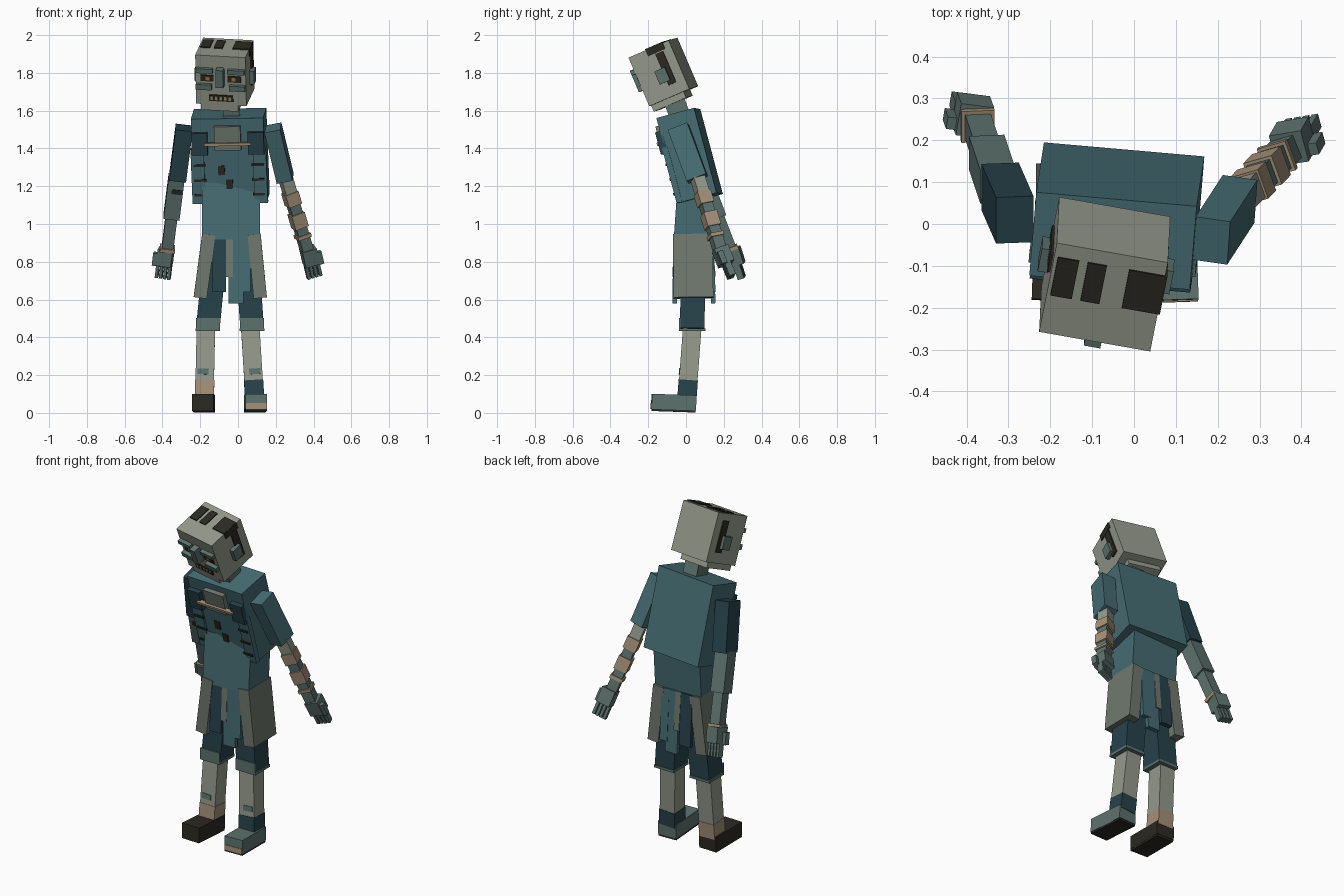
import bpy
import bmesh
from math import radians
from mathutils import Matrix, Vector, Euler

default_cube = bpy.data.objects.get("Cube")
if default_cube:
    bpy.data.objects.remove(default_cube, do_unlink=True)


def make_material(name, red, green, blue):
    material = bpy.data.materials.new(name)
    material.use_nodes = True
    colour = (red, green, blue, 1)
    material.diffuse_color = colour
    shader = material.node_tree.nodes["Principled BSDF"]
    shader.inputs["Base Color"].default_value = colour
    shader.inputs["Roughness"].default_value = .9
    return material


skin = make_material("pale skin", .3, .32, .26)
grey_cloth = make_material("grey cloth", .16, .19, .155)
grey_teal = make_material("grey teal", .11, .17, .155)
teal = make_material("teal cloth", .06, .15, .17)
dark_teal = make_material("dark teal cloth", .02, .055, .07)
tan = make_material("tan bandage", .37, .28, .19)
black = make_material("charcoal", .024, .022, .016)
amber = make_material("amber eye", .42, .2, .07)


def frame(centre, pitch=0, roll=0, yaw=0):
    """Placement matrix from a centre and tilt angles in degrees."""
    angles = Euler([radians(angle) for angle in (pitch, roll, yaw)], "XYZ")
    return Matrix.Translation(centre) @ angles.to_matrix().to_4x4()


def limb_frame(top, bottom, yaw=0):
    """Frame at the top of a limb, local z pointing back up the limb."""
    top, bottom = Vector(top), Vector(bottom)
    axis_z = (top - bottom).normalized()
    side = Matrix.Rotation(radians(yaw), 3, "Z") @ Vector((1, 0, 0))
    axis_y = axis_z.cross(side).normalized()
    axis_x = axis_y.cross(axis_z)
    rotation = Matrix((axis_x, axis_y, axis_z)).transposed()
    return Matrix.Translation(top) @ rotation.to_4x4(), (top - bottom).length


def box(name, material, size, centre=(0, 0, 0), parent=Matrix()):
    """Flat-sided box placed inside a parent frame."""
    mesh = bpy.data.meshes.new(name)
    bm = bmesh.new()
    bmesh.ops.create_cube(bm, size=1)
    bmesh.ops.scale(bm, vec=size, verts=bm.verts)
    bmesh.ops.translate(bm, vec=centre, verts=bm.verts)
    bmesh.ops.transform(bm, matrix=parent, verts=bm.verts)
    bm.to_mesh(mesh)
    bm.free()
    mesh.materials.append(material)
    part = bpy.data.objects.new(name, mesh)
    bpy.context.collection.objects.link(part)
    return part


def limb(name, material, width, depth, top, bottom, yaw=0):
    """Box running between two points."""
    parent, length = limb_frame(top, bottom, yaw)
    return box(name, material, (width, depth, length), (0, 0, -length / 2), parent)


def wrap(name, material, width, limb_parent, start, end):
    """Band around a limb between two distances down its length."""
    box(name, material, (width, width, end - start), (0, 0, -(start + end) / 2), limb_parent)


# Head and jaw
head = frame((-.07, -.12, 1.805), 23, 3, -10)
box("head", skin, (.27, .235, .28), parent=head)
box("jaw", skin, (.2, .19, .05), (-.01, -.02, -.15), head)
box("nose", grey_teal, (.04, .05, .1), (0, -.135, .025), head)
box("mouth", black, (.13, .008, .035), (0, -.12, -.1), head)
for index in range(5):
    box("tooth", tan, (.014, .012, .02), (index * .024 - .048, -.122, -.1), head)

# Eyes, brows, cheeks, ears and side hair on both sides
for word, side in (("right", -1), ("left", 1)):
    box(word + "_eye_socket", black, (.07, .008, .035), (side * .073, -.12, .012), head)
    box(word + "_eye", amber, (.022, .01, .02), (side * .07, -.122, .012), head)
    box(word + "_brow", grey_teal, (.09, .03, .025), (side * .085, -.125, .058), head)
    box(word + "_cheek", grey_teal, (.085, .03, .03), (side * .09, -.125, -.035), head)
    box(word + "_ear", grey_teal, (.03, .06, .075), (side * .145, .015, -.02), head)
    box(word + "_side_hair", black, (.012, .045, .18), (side * .136, .045, .01), head)

# Hair patches on the crown
for offset, width in ((-.1, .052), (-.03, .046), (.07, .045), (.115, .045)):
    box("hair_patch", black, (width, .1, .012), (offset, .033, .14), head)
box("hair_edge", black, (.01, .1, .04), (.135, .033, .125), head)

# Neck, torso and waist
box("neck", grey_teal, (.09, .11, .18), parent=frame((-.035, -.05, 1.62), 20))
torso = frame((-.041, .019, 1.36), 15, -1, -5)
box("torso", teal, (.385, .207, .465), parent=torso)
box("waist", teal, (.305, .19, .3), parent=frame((-.037, .04, 1.06), -4))

# Chest plates, collar and strap
for word, side in (("right", -1), ("left", 1)):
    box(word + "_chest_plate", dark_teal, (.085, .04, .12), (side * .15, -.11, .1), torso)
    box(word + "_chest_side", teal, (.07, .03, .3), (side * .165, -.1, -.08), torso)
    for row in range(3):
        box(word + "_rib_slit", black, (.065, .01, .012), (side * .155, -.116, -.02 - row * .08), torso)
box("collar", grey_cloth, (.14, .04, .13), (0, -.11, .13), torso)
box("chest_strap", tan, (.25, .025, .015), (0, -.13, .1), torso)
for across, height in ((-.04, -.05), (0, -.125)):
    box("torn_hole", black, (.035, .012, .05), (across, -.105, height), torso)

# Upper arms
limb("right_upper_arm", dark_teal, .09, .115, (-.285, .01, 1.51), (-.32, .09, 1.24))
limb("left_upper_arm", teal, .085, .11, (.185, -.04, 1.51), (.25, .06, 1.24), -4)

# Right forearm with sleeve, patch and bracelet
elbow, wrist = (-.325, .09, 1.25), (-.375, .24, .86)
right_arm, reach = limb_frame(elbow, wrist)
wrap("right_sleeve", grey_teal, .085, right_arm, 0, .23)
wrap("right_forearm", grey_teal, .062, right_arm, .23, reach)
wrap("right_bracelet", tan, .08, right_arm, reach - .02, reach)
box("right_sleeve_patch", black, (.055, .006, .025), (.01, -.044, -.07), right_arm)

# Left forearm with bandages
left_arm, reach = limb_frame((.25, .06, 1.25), (.365, .18, .86), 20)
wrap("left_forearm", skin, .064, left_arm, 0, .12)
wrap("left_wrist", grey_teal, .06, left_arm, .12, reach)
for start, end in ((.09, .16), (.21, .29), (.33, .35)):
    wrap("left_bandage", tan, .075, left_arm, start, end)


# Hands with thumb and four fingers
def hand(word, side, start, end, yaw):
    parent, length = limb_frame(start, end, yaw)
    wrap(word + "_palm", grey_teal, .08, parent, 0, .09)
    box(word + "_thumb", grey_teal, (.024, .03, .07), (side * .05, -.02, -.06), parent)
    for index in range(4):
        place = (index * .022 - .033, 0, -.125)
        box(word + "_finger", grey_teal, (.016, .035, .08), place, parent)


hand("right", -1, (-.38, .245, .87), (-.4, .3, .7), -10)
hand("left", 1, (.37, .18, .87), (.41, .25, .7), 15)

# Legs, knee patches and feet
for word, side, hip, knee, ankle, shoe, cuff in (
        ("right", -1, -.11, -.16, -.178, black, tan),
        ("left", 1, .04, .075, .088, grey_teal, dark_teal)):
    limb(word + "_shorts", dark_teal, .125, .13, (hip, .04, .95), (knee, .033, .445))
    box(word + "_shorts_hem", grey_teal, (.132, .14, .015), (knee, .033, .44))
    box(word + "_knee_patch", grey_teal, (.127, .008, .065), (knee, -.034, .47))
    lower_leg, reach = limb_frame((knee - .01, .033, .45), (ankle, .005, .08))
    wrap(word + "_shin", skin, .098, lower_leg, 0, reach)
    wrap(word + "_ankle_cuff", cuff, .102, lower_leg, .28, reach)
    box(word + "_shin_patch", grey_teal, (.06, .006, .03), (.01 * side, -.05, -.235), lower_leg)
    sole = frame((ankle + side * .005, -.065, .052), -2, 0, side * 2)
    box(word + "_foot", shoe, (.115, .235, .08), (0, 0, .005), sole)
    box(word + "_sole", black, (.113, .23, .012), (0, 0, -.04), sole)
box("left_toe_trim", tan, (.112, .008, .03), (0, -.117, -.02), sole)

# Stiff side panels of the skirt
limb("right_side_panel", grey_cloth, .07, .21, (-.155, .035, .945), (-.2, .04, .61))
limb("left_side_panel", grey_cloth, .07, .21, (.085, .035, .945), (.118, .04, .61))

# Hanging cloth strips at the front and back
for word, depth, lean in (("front", -.05, -.01), ("back", .125, .02)):
    for tone, across, low, width in (
            (dark_teal, -.1, .64, .075), (teal, -.01, .58, .08),
            (teal, .04, .64, .05), (grey_cloth, -.045, .72, .035)):
        top = (across, depth, .945)
        limb(word + "_cloth_strip", tone, width, .025, top, (across, depth + lean, low))
